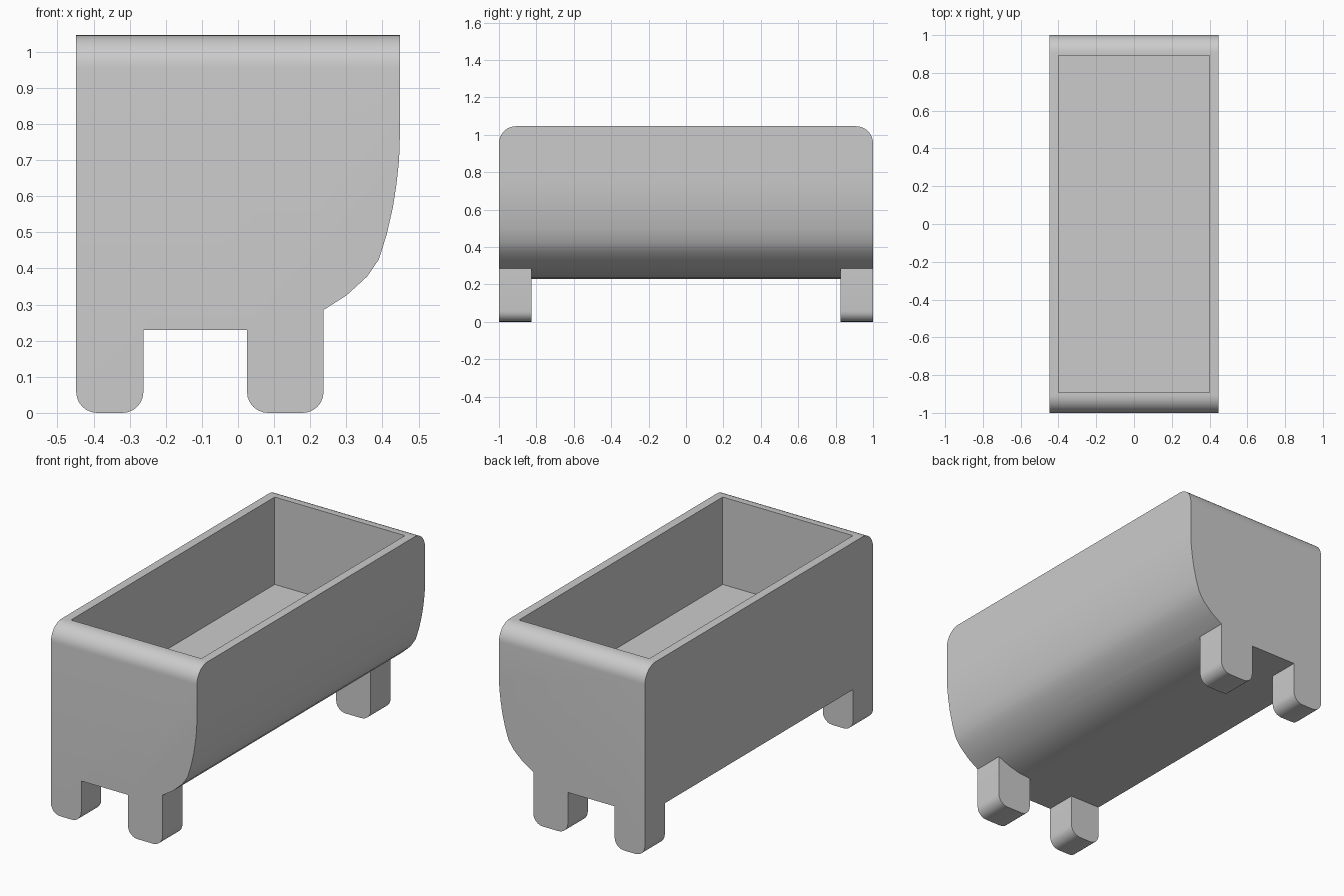
import bpy, bmesh
from math import sin, cos, pi

if "Cube" in bpy.data.objects:
    bpy.data.objects.remove(bpy.data.objects["Cube"])

H = 1.046     # total height
W = 0.448     # half width
BELLY = 0.230 # underside height


def prism(name, profile, y0, y1):
    """Extrude an x-z profile along y."""
    bm = bmesh.new()
    face = bm.faces.new([bm.verts.new((x, y0, z)) for x, z in profile])
    out = bmesh.ops.extrude_face_region(bm, geom=[face])
    verts = [v for v in out["geom"] if isinstance(v, bmesh.types.BMVert)]
    bmesh.ops.translate(bm, verts=verts, vec=(0, y1 - y0, 0))
    bmesh.ops.recalc_face_normals(bm, faces=bm.faces)
    mesh = bpy.data.meshes.new(name)
    bm.to_mesh(mesh)
    bm.free()
    ob = bpy.data.objects.new(name, mesh)
    bpy.context.collection.objects.link(ob)
    return ob


def foot(x0, x1, r=0.058, n=6):
    """Rounded foot outline, from its left side round to its right side."""
    arc = [pi + i * pi / 2 / n for i in range(n + 1)]
    left = [(x0 + r + r * cos(a), r + r * sin(a)) for a in arc]
    right = [(x1 - r + r * cos(a + pi / 2), r + r * sin(a + pi / 2)) for a in arc]
    return left + right


def cut(target, cutter):
    cutter.hide_render = True
    mod = target.modifiers.new("cut", "BOOLEAN")
    mod.operation, mod.solver, mod.object = "DIFFERENCE", "EXACT", cutter
    bpy.context.view_layer.objects.active = target
    bpy.ops.object.modifier_apply(modifier=mod.name)
    bpy.data.objects.remove(cutter)


# End silhouette with both feet and the curved side
curve = [(0.237, 0.285), (0.30, 0.325), (0.358, 0.378), (0.39, 0.425), (0.412, 0.495),
         (0.429, 0.57), (0.439, 0.635), (0.446, 0.70), (W, 0.76)]
outline = ([(-W, H)] + foot(-W, -0.262) + [(-0.262, BELLY), (0.025, BELLY)]
           + foot(0.025, 0.237) + curve + [(W, H)])
planter = prism("planter", outline, -1, 1)

# Rounded top edges at both ends
bm = bmesh.new()
bm.from_mesh(planter.data)
rim = [e for e in bm.edges if all(v.co.z > H - 0.001 for v in e.verts)
       and abs(e.verts[0].co.y - e.verts[1].co.y) < 0.001]
bmesh.ops.bevel(bm, geom=rim, offset=0.092, segments=10, profile=0.5, affect="EDGES")
bm.to_mesh(planter.data)
bm.free()

# Clear the underside between the front and back feet
belly = [(-0.6, -0.1), (-0.6, BELLY), (0.025, BELLY), (0.10, 0.237), (0.17, 0.256),
         (0.237, 0.285), (0.3, 0.285), (0.3, -0.1)]
cut(planter, prism("underside_cutter", belly, -0.825, 0.825))

# Box-shaped cavity
cavity = [(-0.4, 0.561), (0.4, 0.561), (0.4, 1.2), (-0.4, 1.2)]
cut(planter, prism("cavity_cutter", cavity, -0.893, 0.893))

# Smooth curves, sharp edges
bpy.ops.object.select_all(action="DESELECT")
planter.select_set(True)
bpy.context.view_layer.objects.active = planter
bpy.ops.object.shade_smooth_by_angle(angle=pi / 6)
